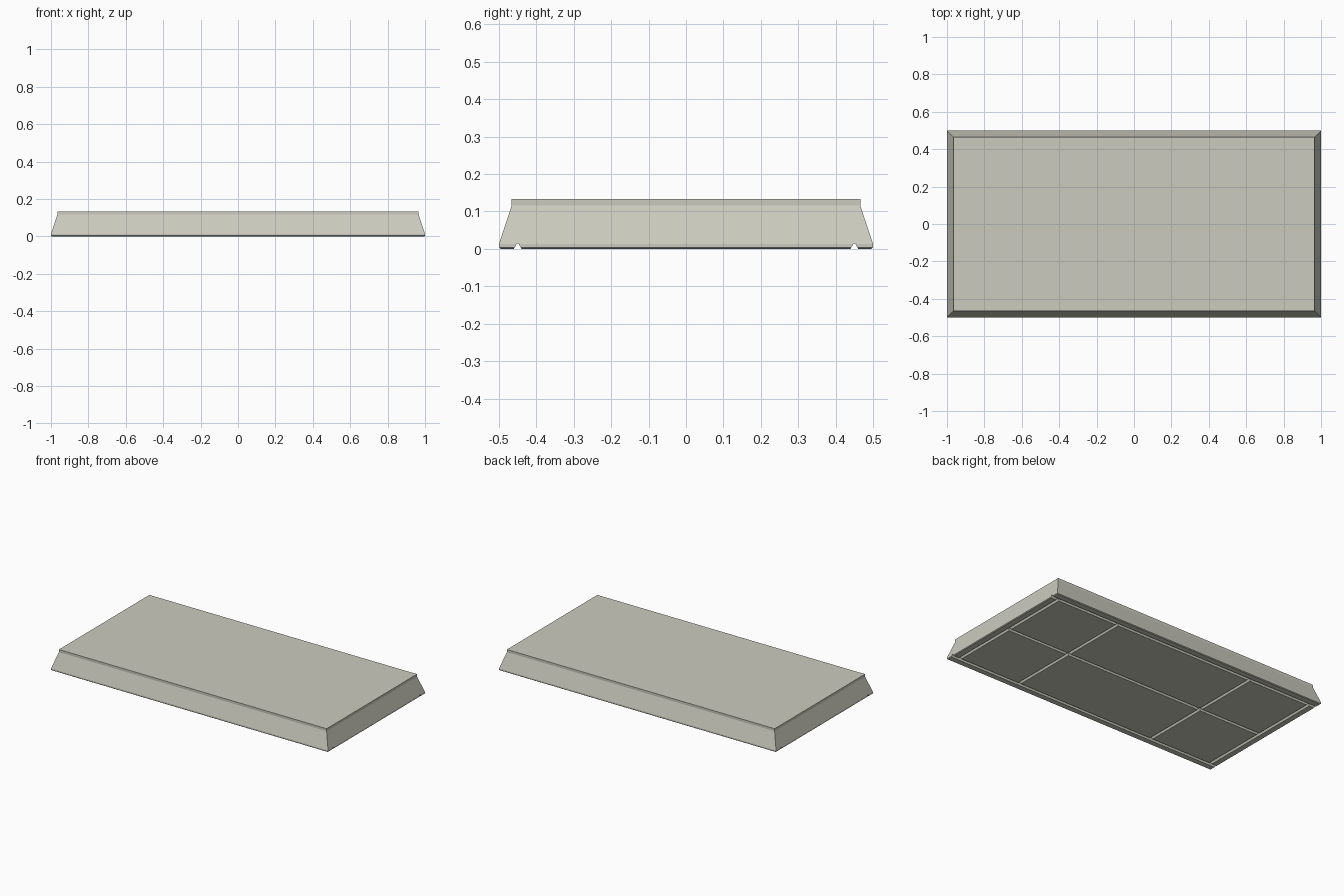
import bpy, bmesh
from mathutils import Vector

if "Cube" in bpy.data.objects:
    bpy.data.objects.remove(bpy.data.objects["Cube"])

stone = bpy.data.materials.new("warm light grey")
stone.diffuse_color = (0.60, 0.60, 0.52, 1)
stone.use_nodes = True
stone.node_tree.nodes["Principled BSDF"].inputs["Base Color"].default_value = stone.diffuse_color


def add_mesh(name, bm):
    bmesh.ops.recalc_face_normals(bm, faces=bm.faces)
    me = bpy.data.meshes.new(name)
    bm.to_mesh(me)
    bm.free()
    ob = bpy.data.objects.new(name, me)
    bpy.context.collection.objects.link(ob)
    me.materials.append(stone)
    return ob


def loft(bm, rings):
    """Skin a list of equal-length point rings and cap both ends."""
    loops = [[bm.verts.new(p) for p in ring] for ring in rings]
    n = len(loops[0])
    for a, b in zip(loops, loops[1:]):
        for i in range(n):
            j = (i + 1) % n
            bm.faces.new((a[i], a[j], b[j], b[i]))
    bm.faces.new(loops[0])
    bm.faces.new(loops[-1])


# Slab: eased foot, sloping skirt, upright lip, flat top (inset, height)
profile = [(0.005, 0.0), (0.0, 0.004), (0.0, 0.013),
           (0.034, 0.116), (0.034, 0.133)]
bm = bmesh.new()
loft(bm, [[(sx * (1 - d), sy * (0.5 - d), z)
           for sx, sy in ((-1, -1), (1, -1), (1, 1), (-1, 1))]
          for d, z in profile])
slab = add_mesh("slab", bm)


# V-shaped grooves that divide the underside into a border and six panels
def groove(name, start, end, half=0.009, depth=0.014):
    a, b = Vector(start), Vector(end)
    d = (b - a).normalized()
    side = Vector((-d.y, d.x, 0))
    over = half * 0.02 / depth
    section = [(-half - over, -0.02), (half + over, -0.02),
               (half * 0.25, depth), (-half * 0.25, depth)]
    bm = bmesh.new()
    loft(bm, [[p + side * u + Vector((0, 0, z)) for u, z in section]
              for p in (a, b)])
    cutter = add_mesh(name, bm)
    cutter.hide_render = True
    cutter.hide_viewport = True
    cutter.display_type = 'WIRE'
    cut = slab.modifiers.new(name, 'BOOLEAN')
    cut.operation = 'DIFFERENCE'
    cut.solver = 'EXACT'
    cut.object = cutter


for y in (-0.45, 0.45):
    groove("long_border_groove", (-1.1, y, 0), (1.1, y, 0))
for x in (-0.95, 0.95):
    groove("end_border_groove", (x, -0.451, 0), (x, 0.451, 0))
for x in (-0.5, 0.5):
    groove("cross_groove", (x, -0.4505, 0), (x, 0.4505, 0))
groove("centre_groove", (-0.9505, 0, 0), (0.9505, 0, 0))
